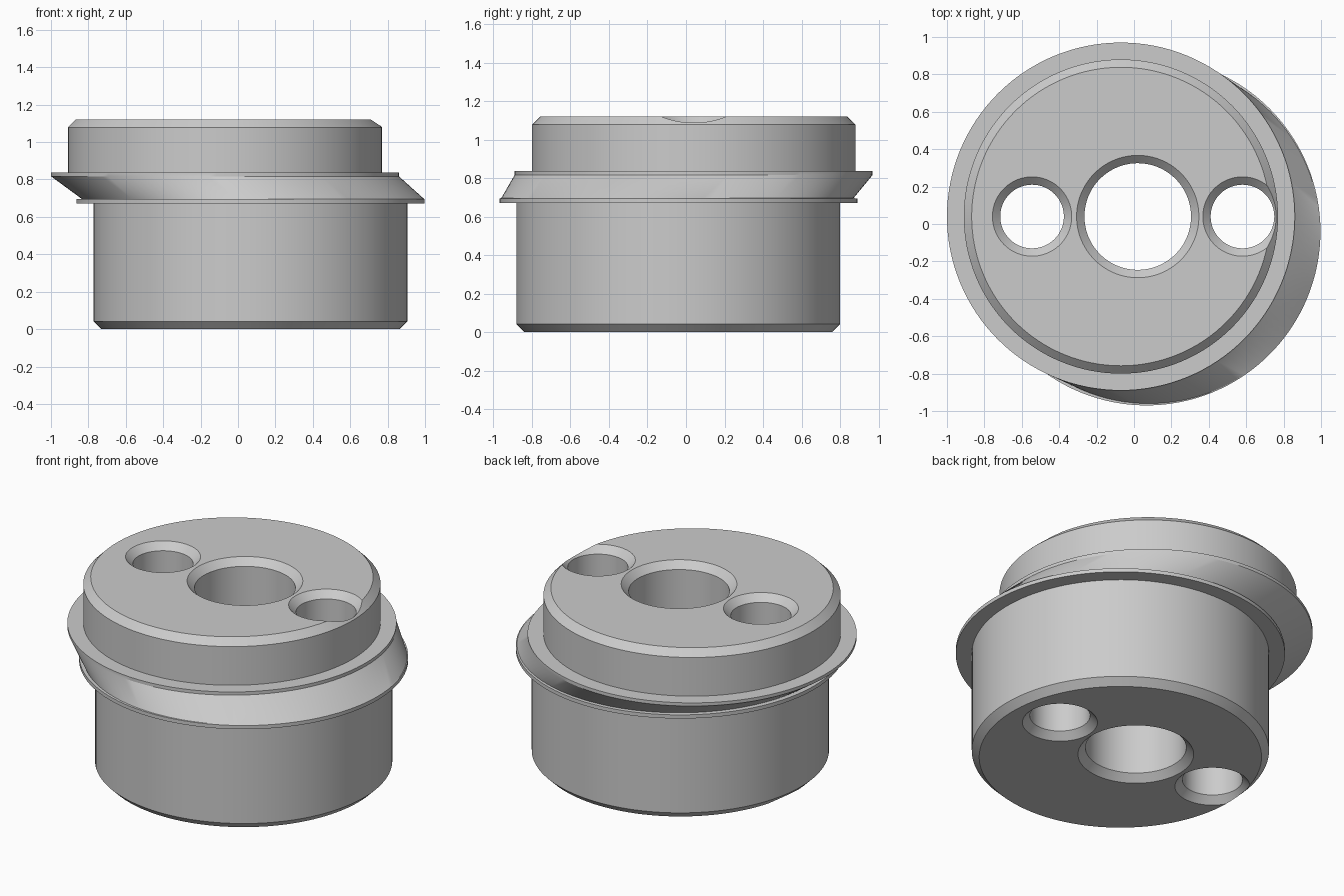
import bpy, bmesh, math

if "Cube" in bpy.data.objects:
    bpy.data.objects.remove(bpy.data.objects["Cube"])

SEGMENTS = 128
HEIGHT = 1.12
CHAMFER = 0.042

grey = bpy.data.materials.new("plain_grey")
grey.use_nodes = True
colour = (0.6, 0.6, 0.6, 1)
grey.diffuse_color = colour
grey.node_tree.nodes["Principled BSDF"].inputs["Base Color"].default_value = colour


def loft(name, rings):
    """Closed solid through circles given as (centre, radius, height)."""
    bm = bmesh.new()
    loops = []
    for (cx, cy), r, z in rings:
        loops.append([bm.verts.new((cx + r * math.cos(a), cy + r * math.sin(a), z))
                      for a in (2 * math.pi * i / SEGMENTS for i in range(SEGMENTS))])
    for low, high in zip(loops, loops[1:]):
        for i in range(SEGMENTS):
            j = (i + 1) % SEGMENTS
            bm.faces.new((low[i], low[j], high[j], high[i]))
    bm.faces.new(loops[0][::-1])
    bm.faces.new(loops[-1])
    bmesh.ops.recalc_face_normals(bm, faces=bm.faces)
    mesh = bpy.data.meshes.new(name)
    bm.to_mesh(mesh)
    bm.free()
    mesh.materials.append(grey)
    obj = bpy.data.objects.new(name, mesh)
    bpy.context.collection.objects.link(obj)
    return obj


# Offset body: lower drum, slanted flange, upper drum
lower, upper, slant = (0.067, -0.04), (-0.07, 0.04), (0.08, -0.045)
drum, rim = 0.84, 0.93
body = loft("eccentric_body", [
    (lower, drum - CHAMFER, 0), (lower, drum, CHAMFER), (lower, drum, 0.672),
    (lower, rim, 0.672), (lower, rim, 0.695), (slant, 0.915, 0.696),
    (upper, rim, 0.817), (upper, rim, 0.837), (upper, drum, 0.837),
    (upper, drum, HEIGHT - CHAMFER), (upper, drum - CHAMFER, HEIGHT)])

# Countersunk through holes
holes = [("centre", 0.02, 0.285), ("left", 0.58, 0.17), ("right", -0.545, 0.17)]
for label, x, r in holes:
    c = (x, 0.04)
    wide = r + 2 * CHAMFER
    cutter = loft(label + "_hole_cutter", [
        (c, wide, -CHAMFER), (c, r, CHAMFER),
        (c, r, HEIGHT - CHAMFER), (c, wide, HEIGHT + CHAMFER)])
    cutter.hide_render = True
    cutter.hide_set(True)
    cut = body.modifiers.new(label + "_hole", "BOOLEAN")
    cut.operation = "DIFFERENCE"
    cut.solver = "EXACT"
    cut.object = cutter

# Bake the holes, drop the cutters, and smooth the round walls
bpy.ops.object.select_all(action="DESELECT")
body.select_set(True)
bpy.context.view_layer.objects.active = body
for cut in list(body.modifiers):
    cutter = cut.object
    bpy.ops.object.modifier_apply(modifier=cut.name)
    bpy.data.objects.remove(cutter)
bpy.ops.object.shade_smooth_by_angle(angle=math.radians(25))
